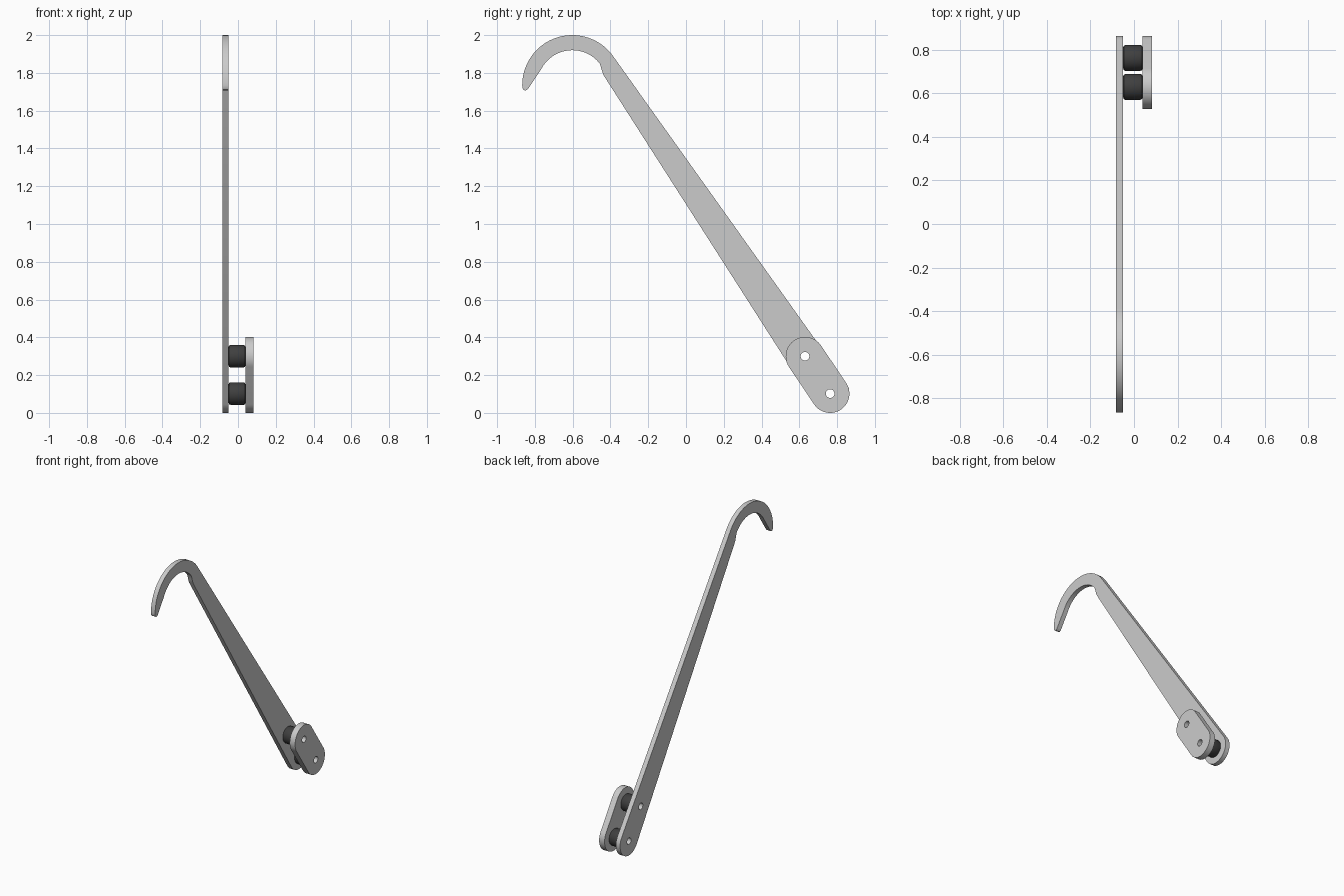
import bpy, bmesh
from math import sin, cos, radians, atan2, degrees, tau
from mathutils import Matrix

if "Cube" in bpy.data.objects:
    bpy.data.objects.remove(bpy.data.objects["Cube"])

LOW, HIGH = (0.763, 0.102), (0.630, 0.300)   # pin centres (y, z)
END_R, HOLE_R = 0.102, 0.023
HOOK, HOOK_R, HOOK_IN = (-0.602, 1.735), 0.265, 0.185


def arc(c, r, a0, a1, n=24):
    return [(c[0] + r * cos(radians(a0 + (a1 - a0) * i / n)),
             c[1] + r * sin(radians(a0 + (a1 - a0) * i / n))) for i in range(n + 1)]


def smooth(ob):
    bpy.ops.object.select_all(action='DESELECT')
    ob.select_set(True)
    bpy.context.view_layer.objects.active = ob
    if ob.type == 'CURVE':
        bpy.ops.object.convert(target='MESH')
    bpy.ops.object.shade_smooth_by_angle(angle=radians(35))


def plate(name, outline, x0, x1):
    """Flat plate in the yz plane with two pin holes."""
    cu = bpy.data.curves.new(name, 'CURVE')
    cu.dimensions, cu.fill_mode = '2D', 'BOTH'
    cu.extrude = (x1 - x0) / 2
    loops = [outline] + [arc(c, HOLE_R, 0, 345, 23) for c in (LOW, HIGH)]
    for pts in loops:
        s = cu.splines.new('POLY')
        s.points.add(len(pts) - 1)
        for p, (a, b) in zip(s.points, pts):
            p.co = (a, b, 0, 1)
        s.use_cyclic_u = True
    ob = bpy.data.objects.new(name, cu)
    bpy.context.collection.objects.link(ob)
    ob.matrix_world = Matrix(((0, 0, 1, (x0 + x1) / 2), (1, 0, 0, 0),
                              (0, 1, 0, 0), (0, 0, 0, 1)))
    smooth(ob)


def roller(name, c, x0, x1, r, mat):
    """Hollow roller with rounded rims, turned about the x axis."""
    b = 0.012
    prof = [(x0, HOLE_R), (x0, r - b), (x0 + b * .3, r - b * .3), (x0 + b, r),
            (x1 - b, r), (x1 - b * .3, r - b * .3), (x1, r - b), (x1, HOLE_R)]
    n, bm = 48, bmesh.new()
    rings = [[bm.verts.new((x, c[0] + q * cos(tau * i / n), c[1] + q * sin(tau * i / n)))
              for x, q in prof] for i in range(n)]
    for i in range(n):
        p, q = rings[i], rings[(i + 1) % n]
        for j in range(len(prof)):
            k = (j + 1) % len(prof)
            bm.faces.new((p[j], p[k], q[k], q[j]))
    bmesh.ops.recalc_face_normals(bm, faces=bm.faces)
    me = bpy.data.meshes.new(name)
    bm.to_mesh(me)
    bm.free()
    me.materials.append(mat)
    ob = bpy.data.objects.new(name, me)
    bpy.context.collection.objects.link(ob)
    smooth(ob)


# Hooked arm: outer hook arc, rounded tip, inner arc, then the tapered shank
arm = arc(HOOK, HOOK_R, 36, 180, 48)
arm += [(-0.866, 1.720), (-0.861, 1.711), (-0.850, 1.706), (-0.840, 1.711), (-0.835, 1.717)]
arm += arc(HOOK, HOOK_IN, 152, 38, 36)
arm += [(-0.447, 1.819), (-0.438, 1.790)]
arm += arc(LOW, END_R, 213, 396, 36)
plate("hooked_arm", arm, -0.083, -0.050)

# Short link plate with round ends
ang = degrees(atan2(HIGH[1] - LOW[1], HIGH[0] - LOW[0]))
link = arc(HIGH, END_R, ang - 90, ang + 90, 32) + arc(LOW, END_R, ang + 90, ang + 270, 32)
plate("link_plate", link, 0.040, 0.083)

# Dark rollers between the plates
dark = bpy.data.materials.new("dark_rubber")
dark.diffuse_color = (0.05, 0.05, 0.05, 1)
dark.use_nodes = True
dark.node_tree.nodes["Principled BSDF"].inputs["Base Color"].default_value = dark.diffuse_color
roller("lower_roller", LOW, -0.050, 0.040, 0.060, dark)
roller("upper_roller", HIGH, -0.050, 0.040, 0.060, dark)
